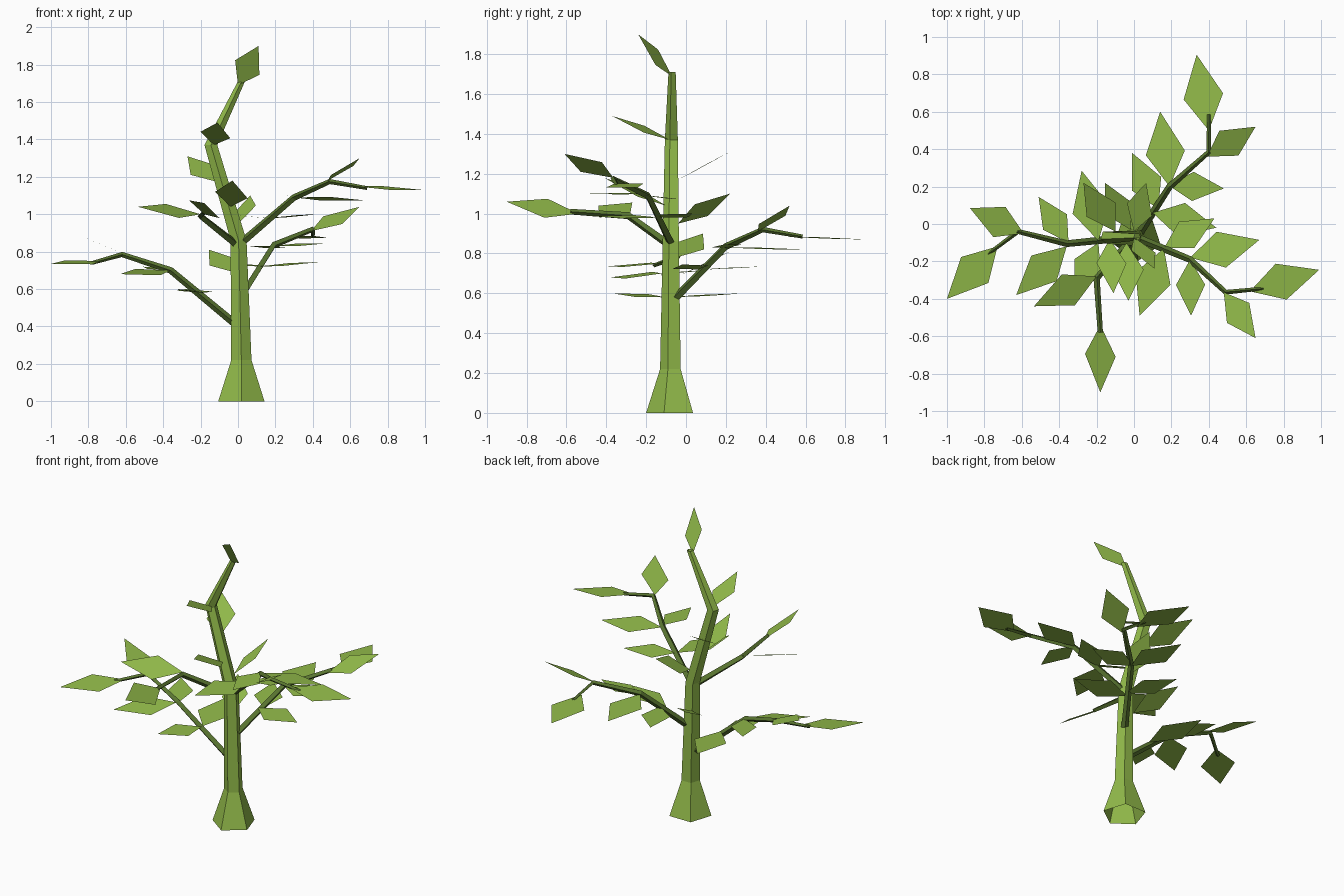
import bpy, math
from mathutils import Vector as V

if "Cube" in bpy.data.objects:
    bpy.data.objects.remove(bpy.data.objects["Cube"])


def material(name, rgb):
    m = bpy.data.materials.new(name)
    m.diffuse_color = (*rgb, 1)
    m.use_nodes = True
    m.node_tree.nodes["Principled BSDF"].inputs["Base Color"].default_value = m.diffuse_color
    return m


green = material("leaf_green", (0.29, 0.5, 0.069))
dark = material("branch_green", (0.102, 0.181, 0.03))


def make(name, verts, faces, mat):
    me = bpy.data.meshes.new(name)
    me.from_pydata(verts, [], faces)
    me.materials.append(mat)
    ob = bpy.data.objects.new(name, me)
    bpy.context.collection.objects.link(ob)


def tube(name, pts, radii, sides, mat, flat_rings=False):
    """Open tapered tube along a path of points."""
    pts = [V(p) for p in pts]
    verts, faces = [], []
    for i, (p, r) in enumerate(zip(pts, radii)):
        d = (pts[min(i + 1, len(pts) - 1)] - pts[max(i - 1, 0)]).normalized()
        if flat_rings:
            u, w = V((1, 0, 0)), V((0, 1, 0))
        else:
            u = V((0, 0, 1)).cross(d).normalized()
            w = d.cross(u)
        for k in range(sides):
            a = -math.pi / 2 + 2 * math.pi * k / sides
            verts.append(p + u * r * math.cos(a) + w * r * math.sin(a))
    for i in range(len(pts) - 1):
        for k in range(sides):
            j = (k + 1) % sides
            a, b = i * sides, (i + 1) * sides
            faces.append((a + k, a + j, b + j, b + k))
    make(name, verts, faces, mat)


def leaves(name, specs):
    """Flat kite leaves: (base, tip, optional facing direction)."""
    verts, faces = [], []
    for s in specs:
        b, t = V(s[0]), V(s[1])
        up = V(s[2]) if len(s) > 2 else V((.05, -.1, 1))
        d = t - b
        side = d.cross(up).normalized() * d.length * 0.26
        m = b + d * 0.45
        n = len(verts)
        verts += [b, m + side, t, m - side]
        faces.append((n, n + 1, n + 2, n + 3))
    make(name, verts, faces, green)


# Trunk: five sided, flared foot, kinked top
tube("trunk",
     [(.018, -.07, 0), (.018, -.073, .22), (.003, -.072, .86), (-.145, -.07, 1.37), (.018, -.068, 1.71)],
     [.13, .057, .045, .036, .02], 5, green, True)
leaves("trunk_leaves", [
    ((.0, -.07, 1.69), (.11, -.24, 1.9), (.4, .7, .55)),
    ((-.13, -.08, 1.37), (-.11, -.37, 1.49), (.2, .4, .9)),
    ((-.1, -.04, 1.17), (-.27, .22, 1.31), (0, -.5, .86)),
    ((-.04, -.1, 1.04), (-.03, -.41, 1.18), (.2, .4, .9)),
    ((.0, -.04, .95), (.065, .22, 1.1), (-.5, -.3, .8)),
    ((-.02, -.03, .69), (-.155, .22, .81), (0, -.5, .86)),
])

R = [.021, .018, .014, .01]

# Left branch
tube("left_branch", [(-.01, -.07, .41), (-.36, -.105, .70), (-.62, -.04, .785), (-.78, -.16, .74)], R, 4, dark)
leaves("left_leaves", [
    ((-.73, -.12, .75), (-1, -.4, .735)),
    ((-.59, -.05, .78), (-.877, .085, .9), (.38, 0, .92)),
    ((-.35, -.1, .70), (-.51, .145, .72)),
    ((-.36, -.12, .70), (-.63, -.38, .68), (.1, -.15, 1)),
    ((-.19, -.1, .58), (-.32, -.37, .60)),
    ((-.19, -.09, .58), (-.28, .285, .60)),
])

# Front branch
tube("front_branch", [(-.01, -.08, .84), (-.2, -.29, .99), (-.18, -.58, 1.01)], R, 4, dark)
leaves("front_leaves", [
    ((-.18, -.54, 1.0), (-.18, -.9, 1.06), (.5, 0, .86)),
    ((-.2, -.28, 1.0), (-.535, -.44, 1.04), (-.1, -.45, .9)),
])

# Right branch
tube("right_branch", [(.02, -.075, .85), (.3, -.19, 1.09), (.49, -.365, 1.175), (.69, -.345, 1.14)], R, 4, dark)
leaves("right_leaves", [
    ((.62, -.36, 1.15), (.99, -.245, 1.13)),
    ((.48, -.365, 1.18), (.65, -.61, 1.3), (-.25, -.15, .95)),
    ((.3, -.18, 1.09), (.67, -.085, 1.075), (0, .1, 1)),
    ((.3, -.19, 1.1), (.305, -.49, 1.1)),
    ((.16, -.13, .98), (.03, -.49, .99)),
    ((.16, -.13, .98), (.43, .03, 1.0), (0, .1, 1)),
])

# Back right branch
tube("back_branch", [(.03, -.05, .58), (.19, .2, .835), (.4, .385, .92), (.4, .585, .885)], R, 4, dark)
leaves("back_leaves", [
    ((.4, .5, .885), (.335, .905, .87)),
    ((.39, .36, .91), (.65, .52, 1.04), (.12, -.2, .95)),
    ((.19, .2, .83), (.14, .6, .82)),
    ((.18, .21, .83), (.48, .19, .845)),
    ((.13, .08, .72), (-.01, .38, .735)),
    ((.1, .06, .72), (.44, -.02, .745)),
])
